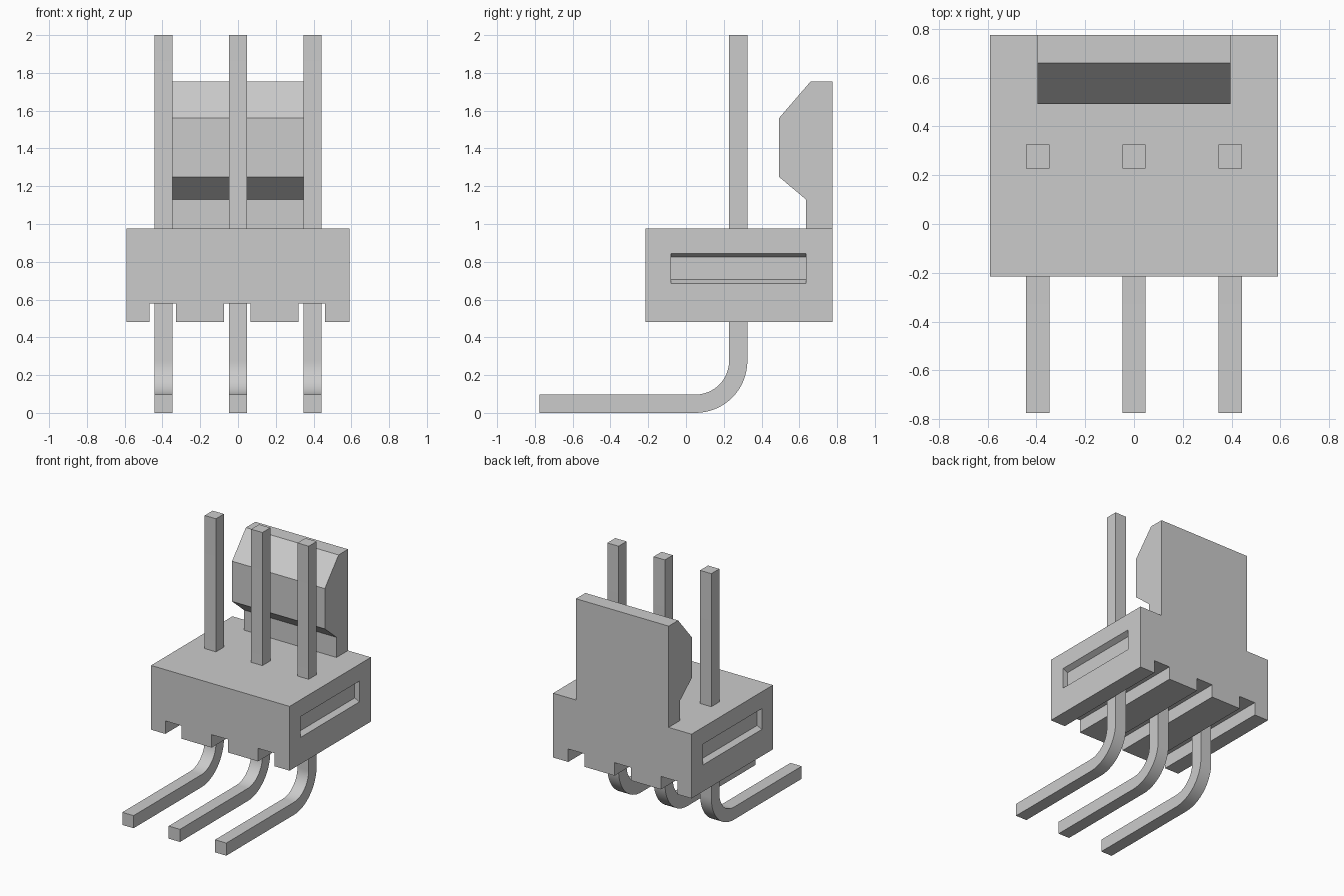
import bpy
import bmesh
import math

if "Cube" in bpy.data.objects:
    bpy.data.objects.remove(bpy.data.objects["Cube"], do_unlink=True)

# Single plain grey material
grey = bpy.data.materials.new("plain_grey")
grey.use_nodes = True
grey.diffuse_color = (0.6, 0.6, 0.6, 1)
grey.node_tree.nodes["Principled BSDF"].inputs["Base Color"].default_value = (0.6, 0.6, 0.6, 1)


def extrude(name, profile, axis, lo, hi):
    """Prism from a 2D profile: (y, z) along x, or (x, z) along y."""
    bm = bmesh.new()

    def place(p, t):
        return (t, p[0], p[1]) if axis == "x" else (p[0], t, p[1])

    a = [bm.verts.new(place(p, lo)) for p in profile]
    b = [bm.verts.new(place(p, hi)) for p in profile]
    bm.faces.new(a)
    bm.faces.new(b[::-1])
    n = len(profile)
    for i in range(n):
        j = (i + 1) % n
        bm.faces.new((a[j], a[i], b[i], b[j]))
    bmesh.ops.recalc_face_normals(bm, faces=bm.faces)
    mesh = bpy.data.meshes.new(name)
    bm.to_mesh(mesh)
    bm.free()
    mesh.materials.append(grey)
    obj = bpy.data.objects.new(name, mesh)
    bpy.context.collection.objects.link(obj)
    return obj


PITCH = 0.395
W, FRONT, BACK = 0.59, -0.215, 0.775
BOTTOM, GROOVE, TOP = 0.48, 0.58, 0.975

# Housing: outline with three grooves along the underside
outline = [(-W, TOP), (-W, BOTTOM)]
for i in (-1, 0, 1):
    c = i * PITCH - 0.004
    outline += [(c - 0.07, BOTTOM), (c - 0.07, GROOVE), (c + 0.07, GROOVE), (c + 0.07, BOTTOM)]
outline += [(W, BOTTOM), (W, TOP)]
housing = extrude("housing", outline, "y", FRONT, BACK)

# Tapered slots cut into both sides
cutters = []
for s in (-1, 1):
    inner, outer = s * (W - 0.04), s * (W + 0.04)
    cut = extrude("slot_cutter", [(inner, 0.705), (inner, 0.825), (outer, 0.865), (outer, 0.665)],
                  "y", -0.08, 0.635)
    cut.hide_render = True
    cutters.append(cut)
    mod = housing.modifiers.new("slot", "BOOLEAN")
    mod.operation = "DIFFERENCE"
    mod.solver = "EXACT"
    mod.object = cut
bpy.context.view_layer.update()
depsgraph = bpy.context.evaluated_depsgraph_get()
cut_mesh = bpy.data.meshes.new_from_object(housing.evaluated_get(depsgraph))
housing.modifiers.clear()
housing.data = cut_mesh
for cut in cutters:
    bpy.data.objects.remove(cut, do_unlink=True)

# Locking tab rising from the rear edge
extrude("locking_tab", [(BACK, TOP), (BACK, 1.755), (0.66, 1.755), (0.492, 1.56),
                        (0.492, 1.25), (0.635, 1.13), (0.635, TOP)], "x", -PITCH, PITCH)

# Bent pins: straight up through the housing, curved forward at the bottom
BEND_Y, BEND_Z, R_OUT, R_IN = 0.05, 0.275, 0.275, 0.178
STEPS = 16
angles = [-math.pi / 2 * k / STEPS for k in range(STEPS + 1)]


def arc(radius, seq):
    return [(BEND_Y + radius * math.cos(a), BEND_Z + radius * math.sin(a)) for a in seq]


pin_profile = ([(BEND_Y + R_OUT, 2.0)] + arc(R_OUT, angles)
               + [(-0.775, 0.0), (-0.775, BEND_Z - R_IN)]
               + arc(R_IN, angles[::-1]) + [(BEND_Y + R_IN, 2.0)])
for i, side in ((-1, "right"), (0, "middle"), (1, "left")):
    pin = extrude(side + "_pin", pin_profile, "x", i * PITCH - 0.048, i * PITCH + 0.048)
    bpy.ops.object.select_all(action="DESELECT")
    pin.select_set(True)
    bpy.context.view_layer.objects.active = pin
    bpy.ops.object.shade_smooth_by_angle(angle=math.radians(30))
